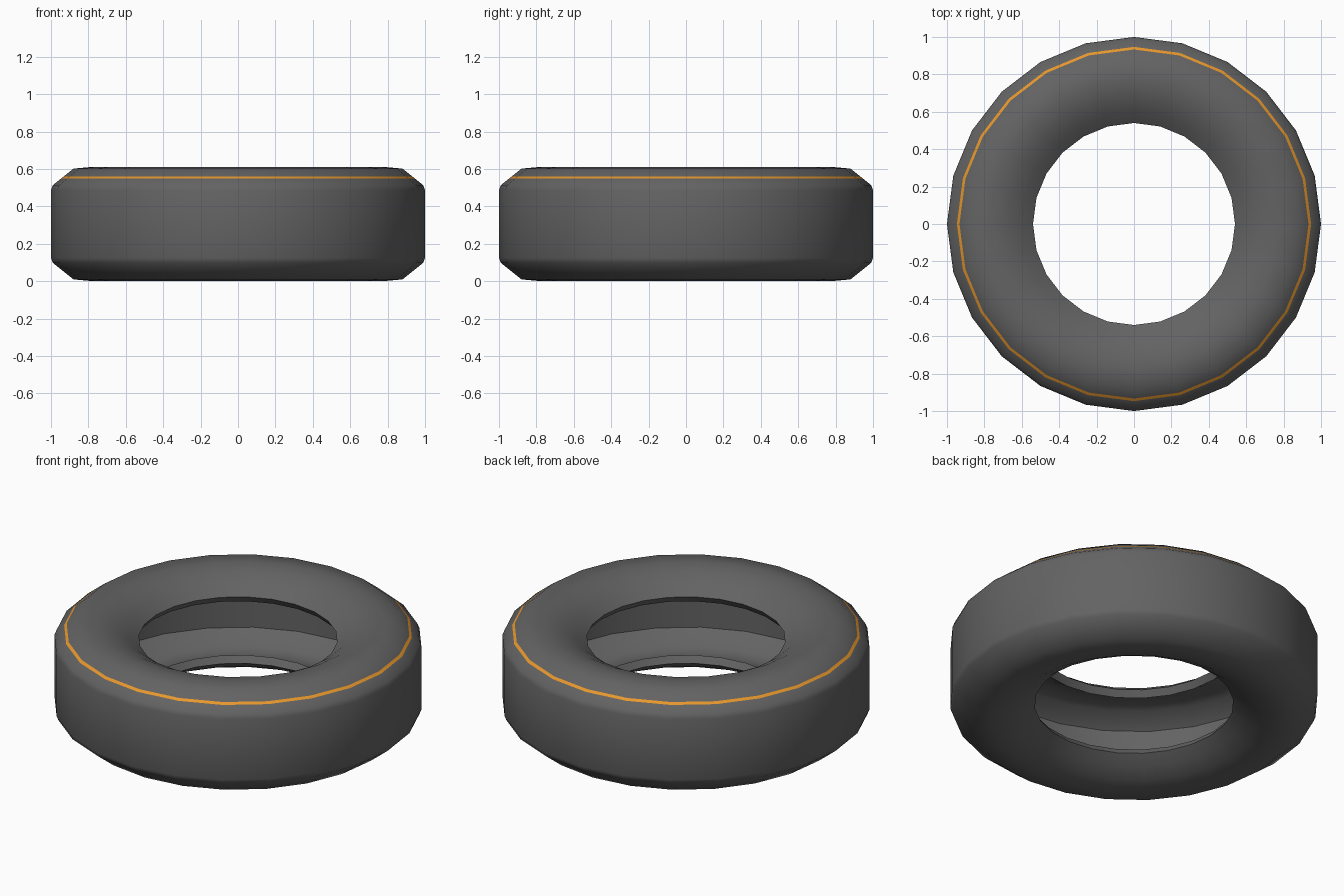
import bpy, bmesh, math

if "Cube" in bpy.data.objects:
    bpy.data.objects.remove(bpy.data.objects["Cube"])

H = 0.612      # tyre height
SEGS = 24


def material(name, rgb):
    m = bpy.data.materials.new(name)
    m.diffuse_color = (*rgb, 1)
    m.use_nodes = True
    m.node_tree.nodes["Principled BSDF"].inputs["Base Color"].default_value = m.diffuse_color
    return m


rubber = material("dark_grey_rubber", (0.125, 0.125, 0.125))
orange = material("orange_stripe", (0.80, 0.31, 0.025))

# Lower half of the cross-section (radius, height): outside skin, inner skin
outer = [(0.54, 0.107), (0.60, 0.062), (0.68, 0.020), (0.77, 0.0),
         (0.88, 0.010), (0.99, 0.098), (1.0, 0.125)]
inner = [(0.95, 0.133), (0.86, 0.058), (0.77, 0.048),
         (0.69, 0.066), (0.62, 0.104), (0.565, 0.145)]


def flip(points):
    return [(r, H - z) for r, z in reversed(points)]


# Upper outside skin gets two extra rings on the shoulder for the stripe
upper = flip(outer)
a, b = upper[1], upper[2]


def on_shoulder(r):
    t = (r - a[0]) / (b[0] - a[0])
    return (r, a[1] + t * (b[1] - a[1]))


upper[2:2] = [on_shoulder(0.947), on_shoulder(0.933)]
stripe_seg = len(outer) + 2
profile = outer + upper + flip(inner) + inner

# Tyre: closed hollow profile turned around z
bm = bmesh.new()
rings = []
for i in range(SEGS):
    t = 2 * math.pi * i / SEGS
    rings.append([bm.verts.new((r * math.cos(t), r * math.sin(t), z)) for r, z in profile])
n = len(profile)
for i in range(SEGS):
    p, q = rings[i], rings[(i + 1) % SEGS]
    for j in range(n):
        k = (j + 1) % n
        f = bm.faces.new((p[j], q[j], q[k], p[k]))
        f.material_index = 1 if j == stripe_seg else 0
bmesh.ops.recalc_face_normals(bm, faces=bm.faces)
mesh = bpy.data.meshes.new("tyre")
bm.to_mesh(mesh)
bm.free()
mesh.materials.append(rubber)
mesh.materials.append(orange)
tyre = bpy.data.objects.new("tyre", mesh)
bpy.context.collection.objects.link(tyre)
bpy.context.view_layer.objects.active = tyre
tyre.select_set(True)
bpy.ops.object.shade_smooth_by_angle(angle=math.radians(38))
